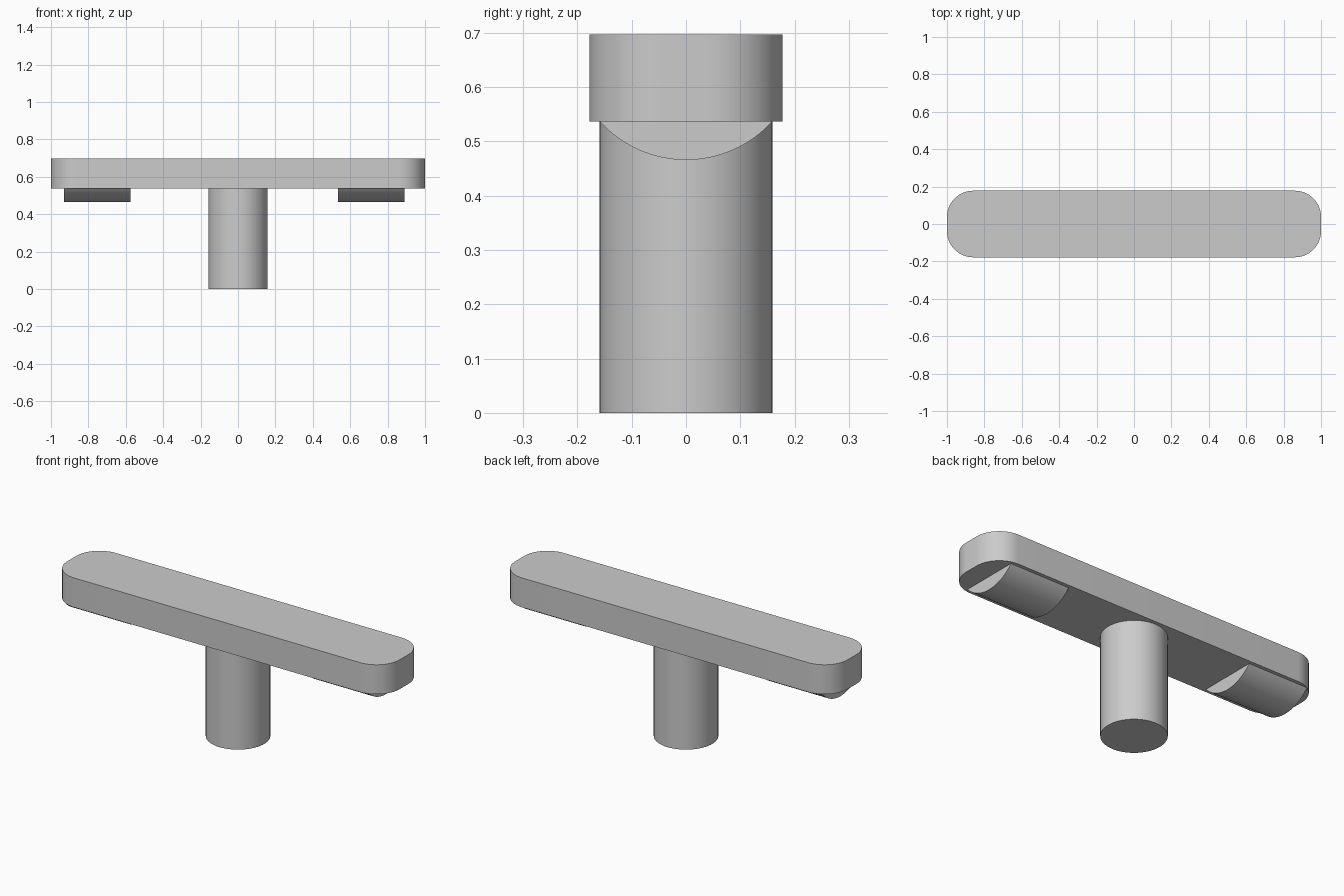
import bpy, bmesh
from math import pi, sin, cos, asin, radians

cube = bpy.data.objects.get("Cube")
if cube:
    bpy.data.objects.remove(cube, do_unlink=True)

grey = bpy.data.materials.new("light_grey")
grey.use_nodes = True
grey.diffuse_color = (0.6, 0.6, 0.6, 1)
grey.node_tree.nodes["Principled BSDF"].inputs["Base Color"].default_value = (0.6, 0.6, 0.6, 1)


def extrude_profile(name, points, offset):
    """Make a closed solid by extruding a planar outline along an offset."""
    bm = bmesh.new()
    face = bm.faces.new([bm.verts.new(p) for p in points])
    result = bmesh.ops.extrude_face_region(bm, geom=[face], use_keep_orig=True)
    moved = [v for v in result["geom"] if isinstance(v, bmesh.types.BMVert)]
    bmesh.ops.translate(bm, verts=moved, vec=offset)
    bmesh.ops.recalc_face_normals(bm, faces=bm.faces)
    mesh = bpy.data.meshes.new(name)
    bm.to_mesh(mesh)
    bm.free()
    mesh.materials.append(grey)
    obj = bpy.data.objects.new(name, mesh)
    bpy.context.collection.objects.link(obj)
    bpy.ops.object.select_all(action="DESELECT")
    obj.select_set(True)
    bpy.context.view_layer.objects.active = obj
    bpy.ops.object.shade_smooth_by_angle(angle=radians(30))
    return obj


def arc(cx, cy, radius, start, end, steps):
    angles = [start + (end - start) * i / steps for i in range(steps + 1)]
    return [(cx + radius * cos(a), cy + radius * sin(a)) for a in angles]


base_z, top_z = 0.537, 0.697

# Crossbar with rounded corners
half_width, corner = 0.178, 0.14
outline = []
for i, (sx, sy) in enumerate([(1, 1), (-1, 1), (-1, -1), (1, -1)]):
    outline += arc(sx * (1 - corner), sy * (half_width - corner), corner,
                   i * pi / 2, (i + 1) * pi / 2, 16)
extrude_profile("crossbar", [(x, y, base_z) for x, y in outline], (0, 0, top_z - base_z))

# Central round stem
circle = arc(0, 0, 0.159, 0, 2 * pi, 64)[:-1]
extrude_profile("stem", [(x, y, 0) for x, y in circle], (0, 0, base_z))

# Curved grip pads under each end
pad_half, pad_depth, pad_length = 0.159, 0.071, 0.355
radius = (pad_half ** 2 + pad_depth ** 2) / (2 * pad_depth)
spread = asin(pad_half / radius)
segment = arc(0, base_z - pad_depth + radius, radius, -pi / 2 - spread, -pi / 2 + spread, 32)
for name, start in (("right_pad", -0.93), ("left_pad", 0.535)):
    extrude_profile(name, [(start, y, z) for y, z in segment], (pad_length, 0, 0))
